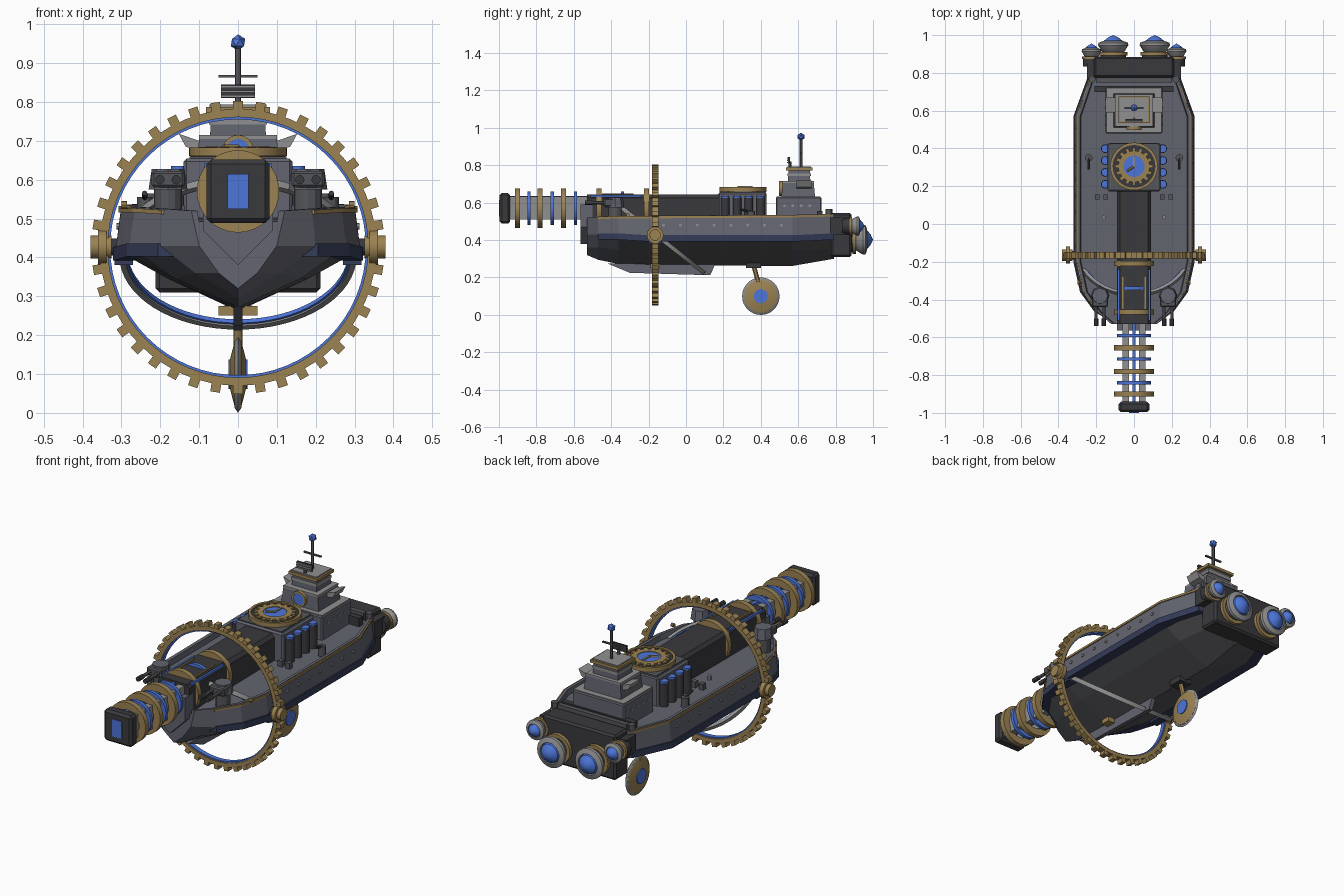
import bpy, bmesh, math
from mathutils import Vector, Matrix

if "Cube" in bpy.data.objects:
    bpy.data.objects.remove(bpy.data.objects["Cube"])

def material(name, r, g, b):
    m = bpy.data.materials.new(name)
    m.diffuse_color = (r, g, b, 1)
    m.use_nodes = True
    m.node_tree.nodes["Principled BSDF"].inputs["Base Color"].default_value = m.diffuse_color
    return m

HULL = material("hull grey", .125, .13, .16)
LIGHT = material("light grey", .28, .28, .28)
DARK = material("dark grey", .042, .042, .048)
STEEL = material("steel grey", .09, .092, .10)
NAVY = material("navy", .035, .045, .10)
GOLD = material("brass", .33, .225, .085)
BLUE = material("blue glow", .075, .18, .70)

def finish(name, bm, mat, smooth=False):
    bmesh.ops.recalc_face_normals(bm, faces=bm.faces)
    me = bpy.data.meshes.new(name)
    bm.to_mesh(me)
    bm.free()
    for m in (mat if isinstance(mat, list) else [mat]):
        me.materials.append(m)
    if smooth:
        me.polygons.foreach_set("use_smooth", [True] * len(me.polygons))
        me.set_sharp_from_angle(angle=math.radians(30))
    o = bpy.data.objects.new(name, me)
    bpy.context.collection.objects.link(o)
    return o

def box(name, x, y, z, mat, bevel=0, taper=1):
    """Box from (min, max) ranges; taper narrows the top."""
    bm = bmesh.new()
    bmesh.ops.create_cube(bm, size=1)
    c = [(a + b) / 2 for a, b in (x, y, z)]
    d = [b - a for a, b in (x, y, z)]
    for v in bm.verts:
        t = taper if v.co.z > 0 else 1
        v.co = Vector((c[0] + v.co.x * d[0] * t, c[1] + v.co.y * d[1] * t, c[2] + v.co.z * d[2]))
    if bevel:
        bmesh.ops.bevel(bm, geom=bm.edges[:], offset=bevel, segments=1, affect='EDGES')
    return finish(name, bm, mat)

def lathe(name, prof, at, axis, mat, segs=24, closed=False, smooth=True):
    """Spin (radius, height) points around an axis through a point."""
    bm = bmesh.new()
    rows = []
    for r, h in prof:
        n = 1 if r == 0 else segs
        rows.append([bm.verts.new((r * math.cos(i * math.tau / segs), r * math.sin(i * math.tau / segs), h))
                     for i in range(n)])
    pairs = list(zip(rows, rows[1:])) + ([(rows[-1], rows[0])] if closed else [])
    for a, b in pairs:
        for i in range(segs):
            q = [a[i % len(a)], a[(i + 1) % len(a)], b[(i + 1) % len(b)], b[i % len(b)]]
            q = list(dict.fromkeys(q))
            if len(q) > 2:
                bm.faces.new(q)
    rot = Vector(axis).to_track_quat('Z', 'Y').to_matrix().to_4x4()
    bmesh.ops.transform(bm, matrix=Matrix.Translation(at) @ rot, verts=bm.verts)
    return finish(name, bm, mat, smooth)

def rod(name, a, b, r, mat, segs=12, r2=None):
    a, b = Vector(a), Vector(b)
    L = (b - a).length
    return lathe(name, [(0, 0), (r, 0), (r if r2 is None else r2, L), (0, L)], a, b - a, mat, segs)

def ring(name, r0, r1, w, at, axis, mat, segs=40):
    return lathe(name, [(r0, -w / 2), (r1, -w / 2), (r1, w / 2), (r0, w / 2)], at, axis, mat, segs, True)

def teeth(name, n, r0, r1, tw, w, at, axis, mat):
    """Gear teeth as small blocks around an axis."""
    bm = bmesh.new()
    rot = Vector(axis).to_track_quat('Z', 'Y').to_matrix().to_4x4()
    for i in range(n):
        m = (Matrix.Translation(at) @ rot @ Matrix.Rotation(i * math.tau / n, 4, 'Z')
             @ Matrix.Translation(((r0 + r1) / 2, 0, 0)) @ Matrix.Diagonal((r1 - r0, tw, w, 1)))
        bmesh.ops.create_cube(bm, size=1, matrix=m)
    return finish(name, bm, mat)

def loft(name, sections, mat):
    """Skin closed cross-sections, capped at both ends."""
    bm = bmesh.new()
    rows = [[bm.verts.new(p) for p in s] for s in sections]
    n = len(rows[0])
    for a, b in zip(rows, rows[1:]):
        for i in range(n):
            bm.faces.new((a[i], a[(i + 1) % n], b[(i + 1) % n], b[i]))
    bm.faces.new(rows[0])
    bm.faces.new(rows[-1])
    return finish(name, bm, mat)

# Hull: stations of y, then (x, z) of deck edge, knuckle, chine, and keel z
ST = [(-.53, (.12, .52), (.10, .43), (.05, .36), .32), (-.47, (.19, .525), (.20, .43), (.11, .36), .295),
      (-.36, (.265, .53), (.28, .43), (.16, .345), .272), (-.2, (.30, .53), (.315, .42), (.18, .345), .265),
      (.57, (.30, .535), (.315, .42), (.18, .345), .262), (.79, (.225, .54), (.235, .43), (.15, .35), .30)]
secs = []
for y, d, k, c, kz in ST:
    half = [(d[0], d[1]), k, c]
    h = [(d[0] - .02, d[1] - .028), (d[0] - .015, d[1])] + half
    secs.append([(x, y, z) for x, z in h] + [(0, y, kz)] + [(-x, y, z) for x, z in reversed(h)])
hull = loft("hull", secs, [HULL, STEEL])
for p in hull.data.polygons:  # darker bottom behind the bow
    if p.center.z < .415 and p.center.y > -.3:
        p.material_index = 1
for s in (-1, 1):
    def strip(name, st, idx, out, z0, z1, w, mat):
        loft(name, [[(s * (t[idx][0] + out - dx), t[0], t[idx][1] + dz)
                     for dx, dz in ((0, z0), (0, z1), (w, z1), (w, z0))] for t in st], mat)
    strip("navy_belt", ST[1:], 2, .006, -.028, .006, .06, NAVY)
    strip("brass_rail", ST[1:], 1, .007, -.014, -.003, .012, GOLD)
    for i in range(8):  # hull portholes
        y = -.12 + i * .09
        rod("porthole", (s * .30, y, .48), (s * .313, y, .48), .008, LIGHT, 8)
# Pointed bow plate under the gun
loft("bow_plate", [[(.09, y, .59), (.09, y, .47), (0, y, .38), (-.09, y, .47), (-.09, y, .59)]
                   for y in (-.565, -.5)], HULL)
loft("keel_fin", [[(x, -.42, .275), (x, -.3, .225), (x, .13, .212), (x, .155, .27)] for x in (-.011, .011)], HULL)
box("keel_clamp", (-.05, .05), (-.19, -.14), (.25, .275), GOLD)

# Big gear ring around the hull with blue liner and side hubs
C, Y = (0, -.165, .426), (0, 1, 0)
ring("gear_ring", .335, .356, .036, C, Y, GOLD, 64)
ring("gear_liner", .329, .337, .024, C, Y, BLUE, 64)
teeth("gear_teeth", 40, .35, .377, .025, .034, C, Y, GOLD)
for s in (-1, 1):
    rod("gear_hub", (s * .325, -.165, .427), (s * .38, -.165, .427), .03, GOLD, 16)
    rod("gear_collar", (s * .338, -.165, .427), (s * .36, -.165, .427), .045, GOLD, 16)
    rod("gear_axle", (s * .28, -.165, .427), (s * .33, -.165, .427), .022, DARK)
    box("axle_mount", sorted((s * .27, s * .318)), (-.20, -.13), (.38, .43), NAVY)
# Tilted inner ring
T, TA = (0, -.14, .412), (0, .62, .785)
ring("tilted_ring", .290, .305, .022, T, TA, LIGHT, 64)
ring("tilted_ring_glow", .284, .292, .012, T, TA, BLUE, 64)

# Main gun: deck housing, open rails, rings, muzzle
Z = .57
sect = [(-.09, .49), (-.09, .625), (-.075, .643), (.075, .643), (.09, .625), (.09, .49)]
loft("gun_housing", [[(x, y, z) for x, z in sect] for y in (-.53, .2)], DARK)
for s in (-1, 1):
    box("gun_rail", sorted((s * .026, s * .062)), (-.95, -.5), (.51, .632), LIGHT)
    box("housing_glow", sorted((s * .078, s * .087)), (-.51, -.24), (.63, .642), BLUE)
    box("housing_trim", sorted((s * .056, s * .064)), (-.45, -.28), (.64, .650), GOLD)
box("gun_core", (-.009, .009), (-.95, -.5), (.535, .635), BLUE)
for y in (-.9, -.78, -.655, -.465, -.21):
    ring("gun_ring", .068, .106, .027, (0, y, Z), Y, GOLD, 32)
for y in (-.84, -.715, -.59, -.34):
    ring("glow_ring", .066, .09, .017, (0, y, Z), Y, BLUE, 32)
box("muzzle", (-.081, .081), (-.996, -.94), (.488, .652), DARK, .012)
box("muzzle_glow", (-.027, .027), (-1.0, -.992), (.525, .615), BLUE)

# Clock platform
box("clock_base", (-.14, .14), (.172, .43), (.49, .655), HULL, .008)
box("clock_plinth", (-.125, .125), (.18, .425), (.65, .66), STEEL)
K, UP = (0, .305, .672), (0, 0, 1)
rod("clock_disc", (0, .305, .655), (0, .305, .676), .122, DARK, 40)
ring("clock_rim", .113, .126, .022, K, UP, GOLD)
ring("clock_gear", .056, .083, .026, K, UP, GOLD)
teeth("clock_gear_teeth", 16, .08, .1, .018, .024, K, UP, GOLD)
rod("clock_face", (0, .305, .67), (0, .305, .682), .058, BLUE, 32)
box("clock_hand_long", (-.005, .005), (.30, .355), (.682, .688), LIGHT)
rod("clock_hand_short", (0, .305, .685), (-.037, .28, .685), .006, GOLD, 6)
for s in (-1, 1):
    for i in range(4):
        y = .21 + i * .063
        rod("canister", (s * .152, y, .495), (s * .152, y, .625), .023, DARK, 16)
        rod("canister_cap", (s * .152, y, .625), (s * .152, y, .635), .021, BLUE, 16)

# Bridge tower
box("bridge_base", (-.15, .15), (.48, .725), (.495, .63), HULL, .006)
box("bridge_cap", (-.145, .145), (.485, .72), (.628, .634), LIGHT)
box("bridge_middle", (-.108, .108), (.51, .69), (.63, .71), HULL, 0, .92)
box("bridge_roof", (-.10, .10), (.515, .685), (.705, .715), LIGHT)
box("bridge_cabin", (-.072, .072), (.545, .665), (.712, .775), HULL, 0, .95)
box("cabin_windows", (-.074, .074), (.543, .667), (.742, .757), LIGHT)
box("cabin_roof", (-.082, .082), (.535, .675), (.772, .787), GOLD)
box("cabin_roof_top", (-.073, .073), (.543, .667), (.785, .793), LIGHT)
rod("bridge_porthole", (0, .52, .675), (0, .500, .675), .032, BLUE, 24)
ring("porthole_frame", .03, .04, .02, (0, .508, .675), Y, GOLD, 24)
box("stern_beam", (-.21, .21), (.70, .73), (.50, .555), DARK)
for s in (-1, 1):
    loft("bridge_wing", [[(s * .10, y, .675), (s * .135, y, .685), (s * .152, y, .718), (s * .10, y, .700)]
                         for y in (.59, .67)], LIGHT)
    for i in range(4):
        box("base_window", sorted((s * .149, s * .1525)), (.52 + i * .045, .532 + i * .045), (.578, .59), LIGHT)
rod("mast", (0, .615, .79), (0, .615, .94), .008, STEEL)
box("mast_bar", (-.05, .05), (.61, .62), (.863, .870), STEEL)
box("radar_panel", (-.044, .044), (.545, .555), (.81, .845), DARK)
for z in (.815, .827, .839):
    box("radar_slat", (-.044, .044), (.541, .546), (z - .003, z + .003), LIGHT)
rod("radar_post", (0, .555, .785), (0, .555, .82), .008, STEEL)
bm = bmesh.new()
bmesh.ops.create_icosphere(bm, subdivisions=1, radius=.021, matrix=Matrix.Translation((0, .615, .953)))
finish("mast_beacon", bm, BLUE)

# Engine block and four flared nozzles
box("engine_block", (-.212, .212), (.775, .885), (.31, .545), DARK, .01)
box("engine_pipe", (-.2, .2), (.75, .775), (.53, .56), STEEL)
def nozzle(x, y, z, r, d):
    lathe("nozzle_base", [(0, -.03), (r * .85, -.03), (r * .85, d * .1), (0, d * .1)], (x, y, z), Y, DARK, 24)
    ring("nozzle_band", r * .6, r * .95, d * .16, (x, y + d * .17, z), Y, GOLD, 24)
    lathe("nozzle_bell", [(r * .6, d * .2), (r * .72, d * .25), (r, d * .55), (r * .98, d * .66), (r * .68, d * .74),
                          (r * .6, d * .5)], (x, y, z), Y, LIGHT, 24, True)
    q = r * .66
    lathe("nozzle_glow", [(q, d * .6), (q * .9, d * .76), (q * .5, d * .9), (0, d)], (x, y, z), Y, BLUE, 20)
for s in (-1, 1):
    nozzle(s * .11, .88, .402, .08, .12)
    nozzle(s * .225, .865, .475, .052, .09)
    box("nozzle_mount", sorted((s * .18, s * .25)), (.77, .85), (.43, .52), DARK)
    rod("stern_lamp", (s * .222, .765, .53), (s * .222, .765, .565), .018, STEEL)

# Lower wheel on its strut
W, X = (0, .40, .1), (1, 0, 0)
lathe("wheel", [(0, -.022), (.04, -.02), (.09, -.007), (.09, .007), (.04, .02), (0, .022)], W, X, GOLD, 32)
lathe("wheel_rim", [(.086, -.009), (.1, 0), (.086, .009)], W, X, LIGHT, 32, True)
rod("wheel_hub", (-.025, .4, .1), (.025, .4, .1), .038, BLUE, 24)
rod("wheel_strut", (0, .36, .27), (0, .39, .16), .012, GOLD)
box("strut_bracket", (-.035, .035), (.32, .40), (.25, .28), DARK)

# Gun turrets and deck fittings
for s in (-1, 1):
    x = s * .18
    rod("turret_base", (x, -.38, .49), (x, -.38, .58), .036, STEEL, 12)
    rod("turret_head", (x, -.38, .575), (x, -.38, .628), .05, HULL, 8, .042)
    box("turret_face", (x - .042, x + .042), (-.44, -.38), (.58, .622), STEEL, .006)
    for dx in (-.021, .021):
        rod("turret_barrel", (x + dx, -.43, .60), (x + dx, -.535, .60), .009, STEEL)
        rod("barrel_tip", (x + dx, -.50, .60), (x + dx, -.54, .60), .012, DARK)
    rod("deck_crane", (s * .24, .35, .495), (s * .24, .35, .555), .02, STEEL)
    rod("crane_arm", (s * .24, .35, .55), (s * .24, .29, .565), .007, DARK, 8)
    for bx in (.15, .195):
        box("deck_locker", (s * bx - .012, s * bx + .012), (.13, .155), (.495, .535), STEEL)
    rod("deck_stud", (s * .16, .035, .495), (s * .16, .035, .525), .01, LIGHT, 8)
    rod("bow_lamp_arm", (s * .26, -.31, .52), (s * .295, -.31, .535), .005, GOLD, 8)
    rod("bow_lamp", (s * .285, -.31, .535), (s * .30, -.31, .535), .01, GOLD, 8)
